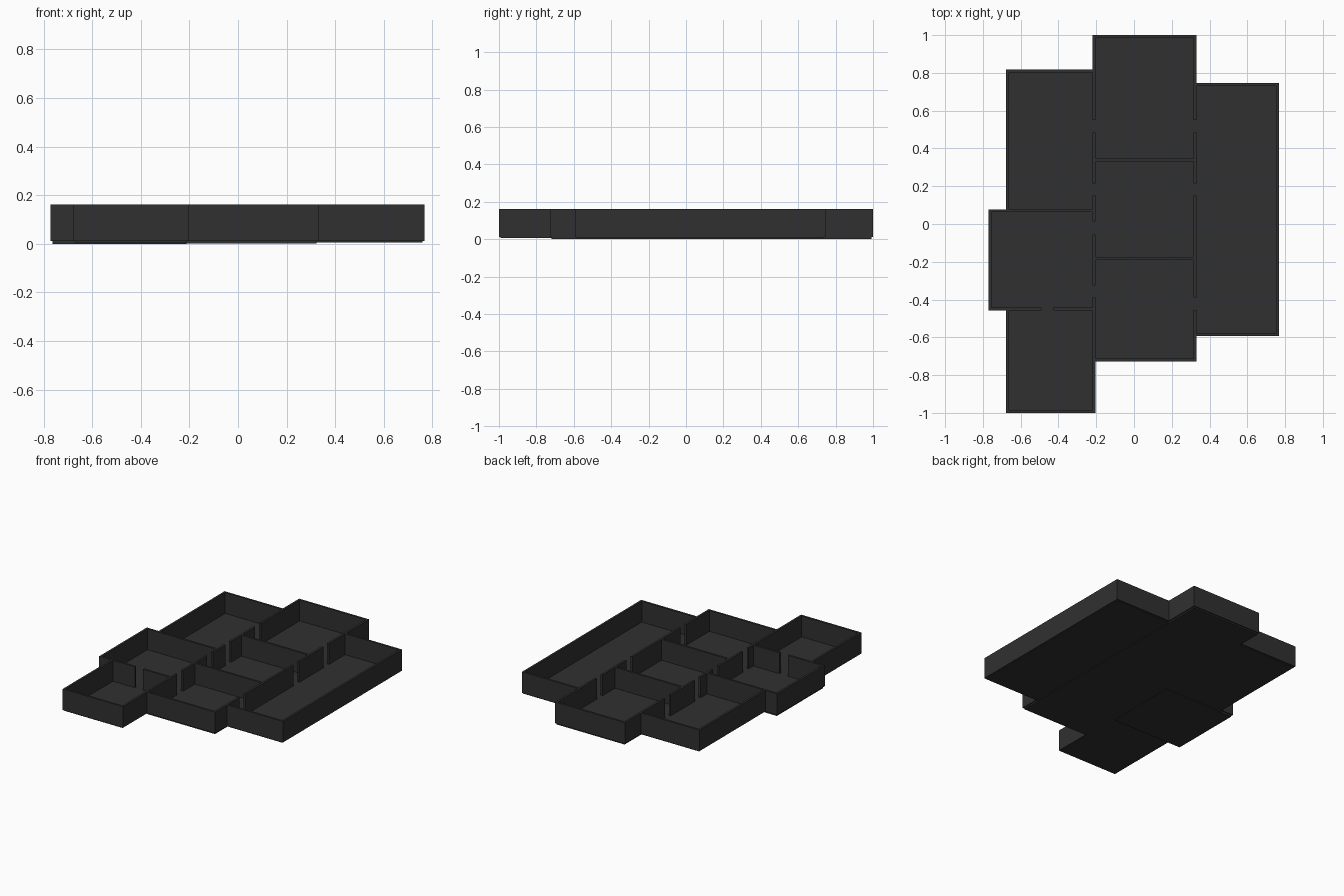
import bpy

if "Cube" in bpy.data.objects:
    bpy.data.objects.remove(bpy.data.objects["Cube"])

T = 0.015          # wall thickness
Z0, Z1 = 0.012, 0.162   # wall bottom and top

mat = bpy.data.materials.new("charcoal")
mat.diffuse_color = (0.03, 0.03, 0.03, 1)
mat.use_nodes = True
mat.node_tree.nodes["Principled BSDF"].inputs["Base Color"].default_value = mat.diffuse_color


def box(name, x0, x1, y0, y1, z0, z1):
    bpy.ops.mesh.primitive_cube_add(size=1, location=((x0 + x1) / 2, (y0 + y1) / 2, (z0 + z1) / 2))
    ob = bpy.context.object
    ob.name = name
    ob.scale = (x1 - x0, y1 - y0, z1 - z0)
    bpy.ops.object.transform_apply(location=False, rotation=False, scale=True)
    ob.data.materials.append(mat)


def wall(name, axis, at, a, b, doors=()):
    """Straight wall along an axis from a to b, split by full-height doorways."""
    cuts = [a - T / 2] + [v for d in sorted(doors) for v in d] + [b + T / 2]
    for i in range(0, len(cuts), 2):
        lo, hi = cuts[i], cuts[i + 1]
        if axis == "x":
            box(name, lo, hi, at - T / 2, at + T / 2, Z0, Z1)
        else:
            box(name, at - T / 2, at + T / 2, lo, hi, Z0, Z1)


# grid lines shared by the rooms (wall centres)
XA, XB, XC, XD, XE = -0.763, -0.670, -0.212, 0.323, 0.760

# floor slabs, one per room: x0, x1, y0, y1, underside
for name, x0, x1, y0, y1, z in [
    ("upper_left_floor", XB, XC, 0.07, 0.81, 0.006),
    ("middle_left_floor", XA, XC, -0.45, 0.07, 0.0),
    ("lower_left_floor", XB, XC, -0.992, -0.45, 0.006),
    ("top_floor", XC, XD, 0.338, 0.992, 0.002),
    ("centre_floor", XC, XD, -0.183, 0.338, 0.002),
    ("bottom_floor", XC, XD, -0.72, -0.183, 0.002),
    ("right_floor", XD, XE, -0.586, 0.738, 0.006),
]:
    box(name, x0, x1, y0, y1, z, Z0 + 0.002)

# walls running left to right
wall("upper_left_back_wall", "x", 0.81, XB, XC)
wall("middle_left_back_wall", "x", 0.07, XA, XC)
wall("middle_left_front_wall", "x", -0.45, XA, XC, [(-0.49, -0.425)])
wall("lower_left_front_wall", "x", -0.992, XB, XC)
wall("top_back_wall", "x", 0.992, XC, XD)
wall("top_centre_wall", "x", 0.338, XC, XD)
wall("centre_bottom_wall", "x", -0.183, XC, XD)
wall("bottom_front_wall", "x", -0.72, XC, XD)
wall("right_back_wall", "x", 0.738, XD, XE)
wall("right_front_wall", "x", -0.586, XD, XE)

# walls running front to back
wall("upper_left_side_wall", "y", XB, 0.07, 0.81)
wall("middle_left_side_wall", "y", XA, -0.45, 0.07)
wall("lower_left_side_wall", "y", XB, -0.992, -0.45)
wall("left_inner_wall", "y", XC, -0.992, 0.992,
     [(0.485, 0.55), (0.15, 0.215), (-0.055, 0.012), (-0.39, -0.325)])
wall("right_inner_wall", "y", XD, -0.72, 0.992,
     [(0.485, 0.55), (0.15, 0.215), (-0.455, -0.39)])
wall("right_side_wall", "y", XE, -0.586, 0.738)
